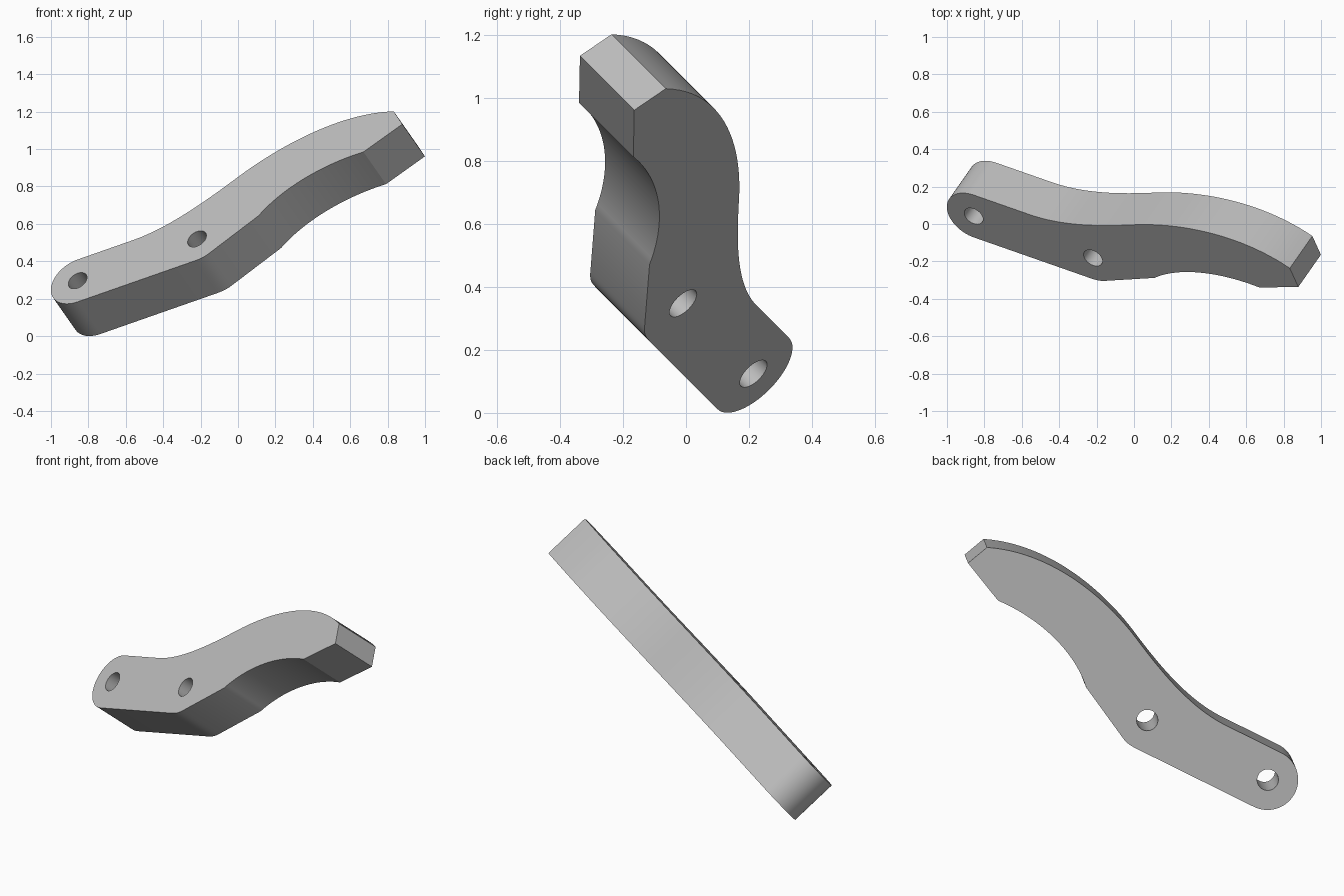
import bpy
import bmesh
from math import cos, sin, pi, radians
from mathutils import Matrix, Vector
from mathutils.geometry import interpolate_bezier

cube = bpy.data.objects.get("Cube")
if cube:
    bpy.data.objects.remove(cube, do_unlink=True)

THICK = 0.272
END_R = 0.16
HOLE_R = 0.056
AXIS_V = 0.245          # line through both hole centres
PIVOT_U, PIN_U = -0.96, -0.248


def arc(u, v, r, a0, a1, n):
    return [Vector((u + r * cos(a0 + (a1 - a0) * i / n),
                    v + r * sin(a0 + (a1 - a0) * i / n), 0)) for i in range(n + 1)]


def bezier(a, b, c, d, n=24):
    return list(interpolate_bezier(*[Vector((*p, 0)) for p in (a, b, c, d)], n))


def add_loop(bm, points):
    verts = [bm.verts.new(p) for p in points]
    return [bm.edges.new((v, verts[i - 1])) for i, v in enumerate(verts)]


# Outline of the lever: round end, wavy top, chamfered tip, hollow underside
low, high = AXIS_V - END_R, AXIS_V + END_R
outline = arc(PIVOT_U, AXIS_V, END_R, 1.5 * pi, 0.5 * pi, 32)
outline += bezier((-0.63, high), (-0.42, high), (-0.2, 0.506), (0, 0.606))
outline += bezier((0, 0.606), (0.26, 0.735), (0.62, 0.815), (0.926, 0.688))[1:]
outline.append(Vector((0.977, 0.569, 0)))
outline += bezier((0.745, 0.462), (0.5, 0.475), (0.26, 0.4), (0.119, 0.257))
outline += bezier((-0.16, 0.112), (-0.2, 0.09), (-0.22, low), (-0.27, low), 8)

# Flat profile with two holes, extruded to a solid plate
bm = bmesh.new()
edges = add_loop(bm, outline)
for u in (PIVOT_U, PIN_U):
    edges += add_loop(bm, arc(u, AXIS_V, HOLE_R, 0, 2 * pi, 32)[:-1])
bmesh.ops.triangle_fill(bm, use_beauty=True, use_dissolve=False, edges=edges)
ext = bmesh.ops.extrude_face_region(bm, geom=bm.faces[:], use_keep_orig=True)
moved = [g for g in ext["geom"] if isinstance(g, bmesh.types.BMVert)]
bmesh.ops.translate(bm, verts=moved, vec=(0, 0, -THICK))
bmesh.ops.recalc_face_normals(bm, faces=bm.faces[:])

# Tilt the plate into place
v_axis = Vector((0, 1, 1)).normalized()
u_axis = Vector((1, -0.35, 0.35)).normalized()
tilt = Matrix((u_axis, v_axis, u_axis.cross(v_axis))).transposed().to_4x4()
bm.transform(Matrix.Translation((0.003, -0.4325, 0.4245)) @ tilt)

mesh = bpy.data.meshes.new("lever_arm")
bm.to_mesh(mesh)
bm.free()
lever = bpy.data.objects.new("lever_arm", mesh)
bpy.context.collection.objects.link(lever)

# Plain grey finish
grey = bpy.data.materials.new("light_grey")
grey.use_nodes = True
color = (0.5, 0.5, 0.5, 1)
grey.diffuse_color = color
grey.node_tree.nodes["Principled BSDF"].inputs["Base Color"].default_value = color
mesh.materials.append(grey)

bpy.ops.object.select_all(action="DESELECT")
lever.select_set(True)
bpy.context.view_layer.objects.active = lever
bpy.ops.object.shade_smooth_by_angle(angle=radians(20))
